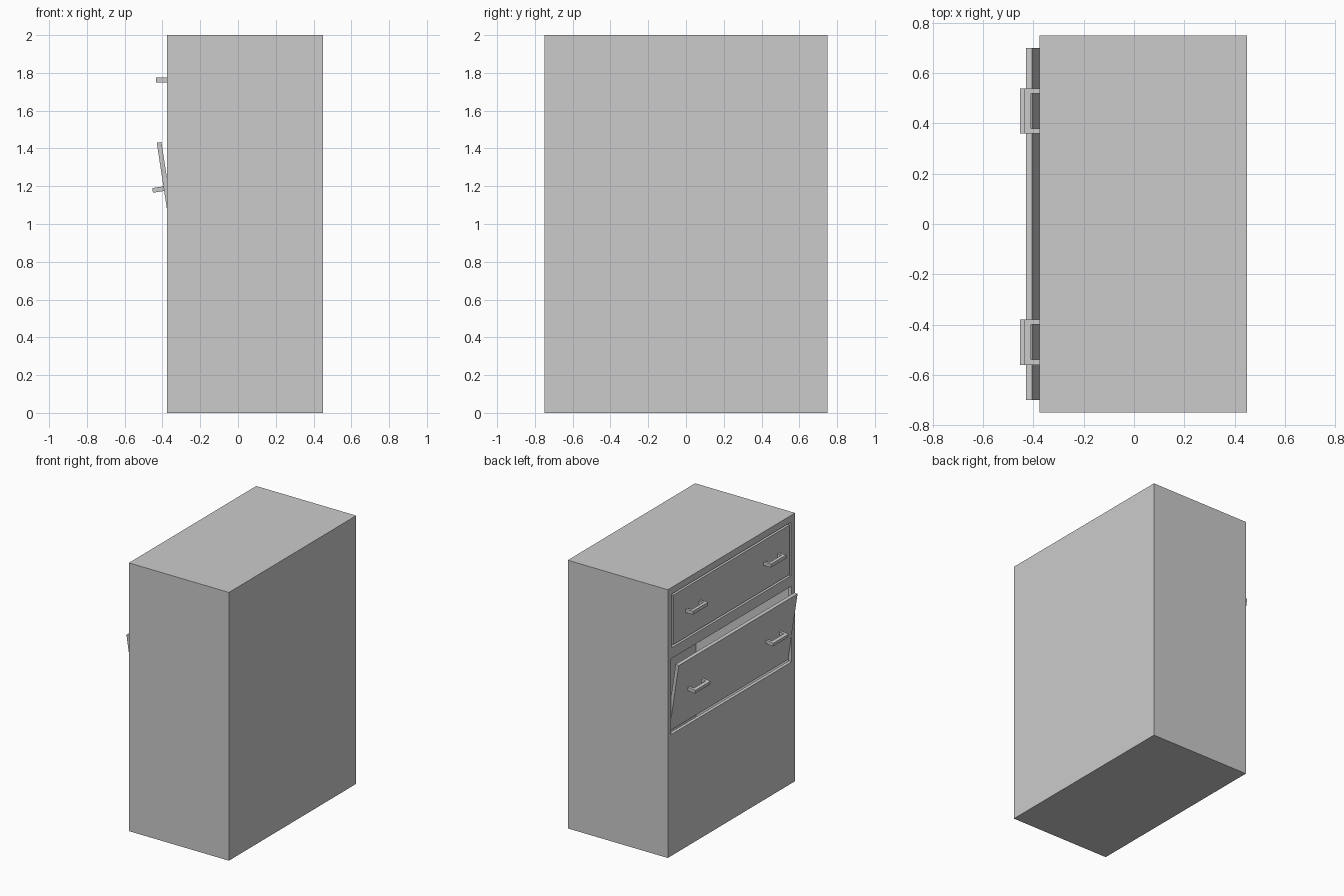
import bpy, bmesh, math
from mathutils import Matrix, Vector

if "Cube" in bpy.data.objects:
    bpy.data.objects.remove(bpy.data.objects["Cube"])

FRONT, BACK, HALF, T = -0.375, 0.45, 0.75, 0.025


def make_object(name, bm):
    bmesh.ops.recalc_face_normals(bm, faces=bm.faces)
    me = bpy.data.meshes.new(name)
    bm.to_mesh(me)
    bm.free()
    ob = bpy.data.objects.new(name, me)
    bpy.context.collection.objects.link(ob)
    return ob


def box(name, lo, hi):
    bm = bmesh.new()
    lo, hi = Vector(lo), Vector(hi)
    bmesh.ops.create_cube(bm, size=1, matrix=Matrix.Translation((lo + hi) / 2)
                          @ Matrix.Diagonal((*(hi - lo), 1)))
    return make_object(name, bm)


def handle(name, y, z, depth=0.06, width=0.18, leg=0.02, bar=0.025, height=0.025):
    """U-shaped pull, profile in xy extruded in z, feet on the plane x = 0."""
    w, i = width / 2, width / 2 - leg
    profile = [(0, -w), (-depth, -w), (-depth, w), (0, w),
               (0, i), (bar - depth, i), (bar - depth, -i), (0, -i)]
    bm = bmesh.new()
    face = bm.faces.new([bm.verts.new((px, y + py, z - height / 2)) for px, py in profile])
    ext = bmesh.ops.extrude_face_region(bm, geom=[face])
    bmesh.ops.translate(bm, vec=(0, 0, height),
                        verts=[v for v in ext["geom"] if isinstance(v, bmesh.types.BMVert)])
    return make_object(name, bm)


def drawer_front(name, half, height, handle_z, place):
    """Panel with its outer bottom edge on the origin, plus two pulls, then placed."""
    parts = [box(name + "_panel", (0, -half, 0), (T, half, height))]
    for side, y in (("left", 0.45), ("right", -0.47)):
        parts.append(handle(f"{name}_handle_{side}", y, handle_z))
    for ob in parts:
        ob.matrix_world = place


# Hollow cabinet shell with two front openings
cabinet = box("cabinet", (FRONT, -HALF, 0), (BACK, HALF, 2))
cutters = [
    box("cut_interior", (FRONT + T, -HALF + T, T), (BACK - T, HALF - T, 2 - T)),
    box("cut_upper_opening", (FRONT - 0.1, -0.70, 1.55), (FRONT + 0.1, 0.70, 1.95)),
    box("cut_lower_opening", (FRONT - 0.1, -0.71, 0.905), (FRONT + 0.1, 0.71, 1.47)),
]
bpy.context.view_layer.objects.active = cabinet
for cutter in cutters:
    cutter.hide_render = True
    mod = cabinet.modifiers.new(cutter.name, 'BOOLEAN')
    mod.operation, mod.solver, mod.object = 'DIFFERENCE', 'EXACT', cutter
    bpy.ops.object.modifier_apply(modifier=mod.name)
for cutter in cutters:
    bpy.data.objects.remove(cutter)

# Upper drawer, closed and flush
drawer_front("upper_drawer", 0.685, 0.37, 0.1975, Matrix.Translation((FRONT, 0, 1.565)))

# Lower drawer, tilted out about its bottom edge
drawer_front("lower_drawer", 0.70, 0.516, 0.27,
             Matrix.Translation((-0.352, 0, 0.92)) @ Matrix.Rotation(math.radians(-8.7), 4, 'Y'))
